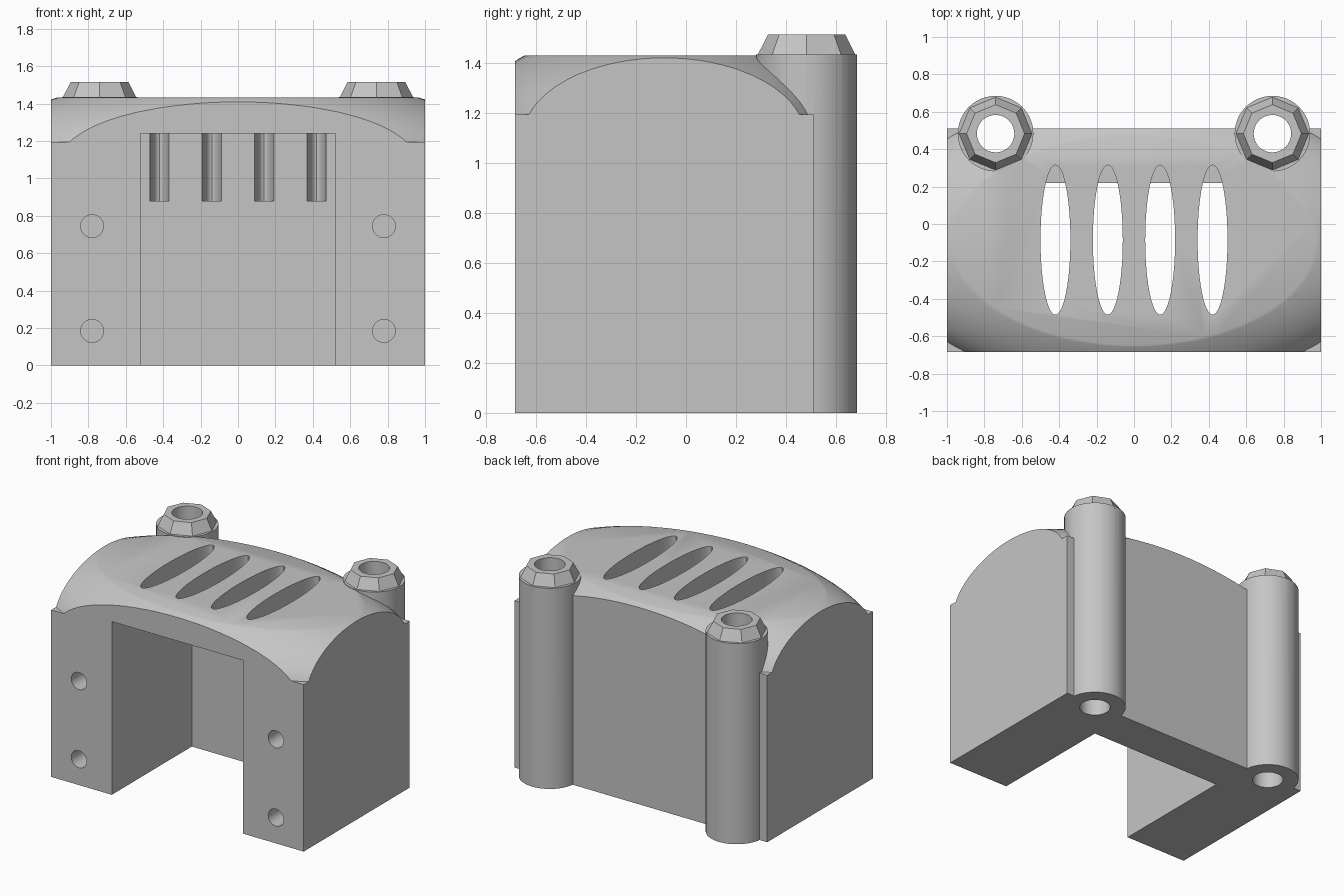
import bpy
import math
from mathutils import Matrix, Vector

cube = bpy.data.objects.get("Cube")
if cube:
    bpy.data.objects.remove(cube, do_unlink=True)

import bmesh

grey = bpy.data.materials.new("light_grey")
grey.use_nodes = True
grey.diffuse_color = (0.56, 0.56, 0.56, 1)
for node in grey.node_tree.nodes:
    if node.type == "BSDF_PRINCIPLED":
        node.inputs["Base Color"].default_value = grey.diffuse_color


def finish(name, bm):
    mesh = bpy.data.meshes.new(name)
    bm.to_mesh(mesh)
    bm.free()
    mesh.materials.append(grey)
    obj = bpy.data.objects.new(name, mesh)
    bpy.context.collection.objects.link(obj)
    return obj


def box(name, low, high):
    low, high = Vector(low), Vector(high)
    bm = bmesh.new()
    place = Matrix.Translation((low + high) / 2) @ Matrix.Diagonal((*(high - low), 1))
    bmesh.ops.create_cube(bm, size=1, matrix=place)
    return finish(name, bm)


def column(name, x, y, low, high, r1, r2=None, sides=48, stretch=1, turn=None):
    """Vertical cylinder or cone; stretch scales y, turn lays it over."""
    bm = bmesh.new()
    place = Matrix.Translation((x, y, (low + high) / 2)) @ Matrix.Diagonal((1, stretch, 1, 1))
    bmesh.ops.create_cone(bm, cap_ends=True, segments=sides, radius1=r1,
                          radius2=r1 if r2 is None else r2, depth=high - low, matrix=place)
    if turn:
        bm.transform(turn)
    return finish(name, bm)


def combine(target, tool, operation):
    """Apply a boolean and discard the tool."""
    tool.hide_render = True
    mod = target.modifiers.new("cut", "BOOLEAN")
    mod.operation = operation
    mod.solver = "EXACT"
    mod.object = tool
    bpy.context.view_layer.update()
    result = target.evaluated_get(bpy.context.evaluated_depsgraph_get())
    mesh = bpy.data.meshes.new_from_object(result)
    target.modifiers.clear()
    target.data = mesh
    bpy.data.objects.remove(tool, do_unlink=True)


MID_Y = -0.0875
FRONT, BACK = -0.685, 0.51
POST_X, POST_Y = 0.74, 0.483

# Domed shell: slab plus ellipsoid, trimmed to a box with a flat crown
shell = box("housing_shell", (-2, -2, -0.5), (2, 2, 1.195))
bm = bmesh.new()
bmesh.ops.create_uvsphere(bm, u_segments=80, v_segments=48, radius=1,
                          matrix=Matrix.Translation((0, MID_Y, 1.1))
                          @ Matrix.Diagonal((1.404, 0.809, 0.459, 1)))
combine(shell, finish("dome", bm), "UNION")
combine(shell, box("outline", (-1, FRONT, -0.3), (1, BACK, 1.432)), "INTERSECT")

# Rear posts with faceted caps
for side in (-1, 1):
    x = side * POST_X
    combine(shell, column("post", x, POST_Y, -0.3, 1.436, 0.202), "UNION")
    combine(shell, column("post_cap", x, POST_Y, 1.42, 1.515, 0.203, 0.155, sides=8), "UNION")

# Open front cavity
combine(shell, box("cavity", (-0.52, -1, -0.6), (0.52, 0.22, 1.24)), "DIFFERENCE")

# Top vent slots
for i in range(4):
    combine(shell, column("vent", -0.42 + 0.28 * i, -0.085, 0.88, 1.7, 0.08, stretch=5),
            "DIFFERENCE")

# Post bores and front screw holes
to_front = Matrix.Rotation(math.radians(90), 4, "X")
for side in (-1, 1):
    combine(shell, column("bore", side * POST_X, POST_Y, -0.6, 1.7, 0.1), "DIFFERENCE")
    for z in (0.185, 0.745):
        combine(shell, column("screw_hole", side * 0.78, z, 0.25, 0.9, 0.061, turn=to_front),
                "DIFFERENCE")

# Level base
combine(shell, box("floor", (-2, -2, -1), (2, 2, 0)), "DIFFERENCE")

bpy.ops.object.select_all(action="DESELECT")
shell.select_set(True)
bpy.context.view_layer.objects.active = shell
bpy.ops.object.shade_smooth_by_angle(angle=math.radians(30))
